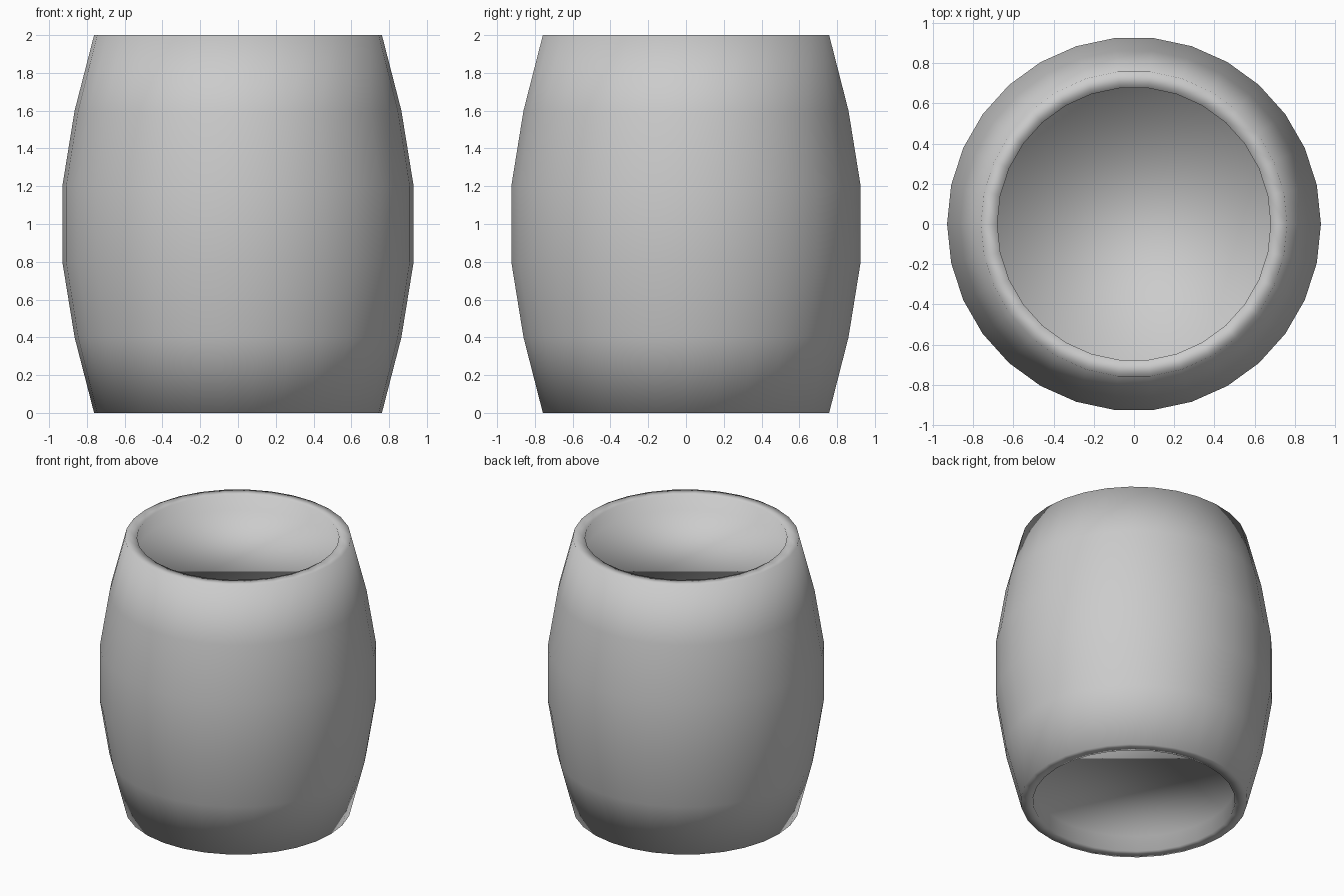
import bpy, bmesh
from math import cos, sin, tau

if "Cube" in bpy.data.objects:
    bpy.data.objects.remove(bpy.data.objects["Cube"])

SIDES = 30
# half profile (radius, z): lower head edge, rim, bulging staves, rim, upper head edge
PROFILE = [(0.68, 0.115), (0.68, 0), (0.762, 0), (0.865, 0.4), (0.93, 0.8),
           (0.93, 1.2), (0.865, 1.6), (0.762, 2), (0.68, 2), (0.68, 1.885)]

bm = bmesh.new()
rings = [[bm.verts.new((r * cos(tau * i / SIDES), r * sin(tau * i / SIDES), z))
          for i in range(SIDES)] for r, z in PROFILE]

# staves, rims and recess walls
for a, b in zip(rings, rings[1:]):
    for i in range(SIDES):
        j = (i + 1) % SIDES
        bm.faces.new((a[i], a[j], b[j], b[i]))

# recessed heads at both ends
bm.faces.new(rings[0][::-1])
bm.faces.new(rings[-1])

bmesh.ops.recalc_face_normals(bm, faces=bm.faces)
for f in bm.faces:
    f.smooth = True

mesh = bpy.data.meshes.new("barrel")
bm.to_mesh(mesh)
bm.free()
bpy.context.collection.objects.link(bpy.data.objects.new("barrel", mesh))
